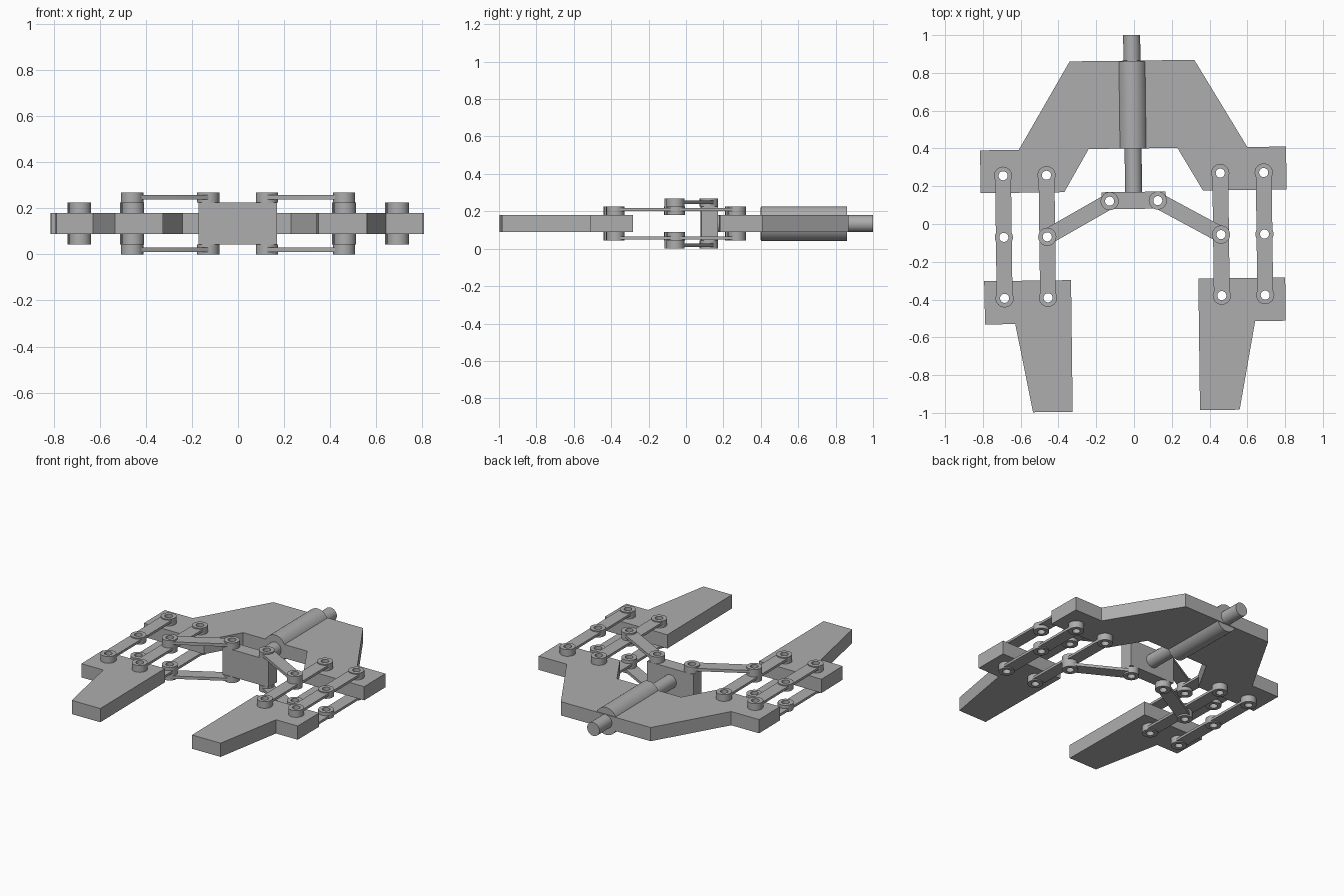
import bpy, bmesh
from math import sin, cos, pi, atan2
from mathutils import Matrix, Vector

cube = bpy.data.objects.get("Cube")
if cube:
    bpy.data.objects.remove(cube, do_unlink=True)

MID = 0.134                             # height of the symmetry plane
TILT = Matrix.Rotation(0.0125, 4, 'Z')  # the assembly sits slightly turned
HOLE, BOSS, LINK = 0.024, 0.048, 0.042  # radii

grey = bpy.data.materials.new("machined_grey")
grey.use_nodes = True
colour = (0.42, 0.42, 0.42, 1)
grey.diffuse_color = colour
grey.node_tree.nodes["Principled BSDF"].inputs["Base Color"].default_value = colour


def finish(name, mesh):
    """Clean the mesh, place it and shade it."""
    bm = bmesh.new()
    bm.from_mesh(mesh)
    bmesh.ops.remove_doubles(bm, verts=bm.verts, dist=0.0002)
    bmesh.ops.recalc_face_normals(bm, faces=bm.faces)
    bm.to_mesh(mesh)
    bm.free()
    mesh.transform(TILT @ Matrix.Translation((0, 0, MID)))
    mesh.materials.clear()
    mesh.materials.append(grey)
    obj = bpy.data.objects.new(name, mesh)
    bpy.context.collection.objects.link(obj)
    bpy.ops.object.select_all(action='DESELECT')
    obj.select_set(True)
    bpy.context.view_layer.objects.active = obj
    bpy.ops.object.shade_smooth_by_angle(angle=0.6)


def circle(centre, radius, n=32):
    return [(centre[0] + radius * cos(2 * pi * i / n),
             centre[1] + radius * sin(2 * pi * i / n)) for i in range(n)]


def plate(name, outline, holes, low, high):
    """Extrude an outline with round holes between two heights."""
    curve = bpy.data.curves.new(name, 'CURVE')
    curve.dimensions = '2D'
    curve.fill_mode = 'BOTH'
    curve.extrude = (high - low) / 2
    for loop in [outline] + [circle(h, HOLE) for h in holes]:
        spline = curve.splines.new('POLY')
        spline.points.add(len(loop) - 1)
        for point, (x, y) in zip(spline.points, loop):
            point.co = (x, y, 0, 1)
        spline.use_cyclic_u = True
    temp = bpy.data.objects.new(name + "_curve", curve)
    bpy.context.collection.objects.link(temp)
    bpy.context.view_layer.update()
    graph = bpy.context.evaluated_depsgraph_get()
    mesh = bpy.data.meshes.new_from_object(temp.evaluated_get(graph))
    bpy.data.objects.remove(temp, do_unlink=True)
    mesh.transform(Matrix.Translation((0, 0, (low + high) / 2)))
    finish(name, mesh)


def bar(name, a, b, holes, low, high):
    """Flat link with rounded ends."""
    turn = atan2(b[1] - a[1], b[0] - a[0])
    outline = []
    for centre, start in ((b, turn - pi / 2), (a, turn + pi / 2)):
        outline += [(centre[0] + LINK * cos(start + pi * i / 12),
                     centre[1] + LINK * sin(start + pi * i / 12)) for i in range(13)]
    plate(name, outline, holes, low, high)


def rod(name, start, end, rx, rz):
    """Round bar running along y."""
    bm = bmesh.new()
    bmesh.ops.create_cone(bm, cap_ends=True, segments=48, radius1=1, radius2=1, depth=1)
    bm.transform(Matrix.Translation((0, (start + end) / 2, 0))
                 @ Matrix.Diagonal((rx, end - start, rz, 1))
                 @ Matrix.Rotation(pi / 2, 4, 'X'))
    mesh = bpy.data.meshes.new(name)
    bm.to_mesh(mesh)
    bm.free()
    finish(name, mesh)


def mirrored(points):
    return points + [(-x, y) for x, y in reversed(points)]


# Pivot layout of one side
inner_x, outer_x = 0.46, 0.69
base_y, middle_y, finger_y = 0.264, -0.062, -0.385
slider_pivot = (0.1275, 0.1225)

# Base plate
base = mirrored([(0.33, 0.865), (0.605, 0.4), (0.81, 0.4), (0.81, 0.173),
                 (0.367, 0.173), (0.235, 0.4)])
plate("base_plate", base,
      [(s * x, base_y) for s in (-1, 1) for x in (inner_x, outer_x)], -0.046, 0.046)

# Actuator body and push rod
rod("actuator_body", 0.4, 0.86, 0.08, 0.092)
rod("push_rod", 0.16, 1.0, 0.045, 0.045)

# Sliding block
plate("slider_block", mirrored([(0.17, 0.08), (0.17, 0.17)]),
      [slider_pivot, (-slider_pivot[0], slider_pivot[1])], -0.091, 0.091)

for side, s in (("left", 1), ("right", -1)):
    # Finger
    outline = [(0.337, -0.293), (0.797, -0.293), (0.795, -0.522), (0.635, -0.522),
               (0.547, -0.99), (0.337, -0.99)]
    plate(side + "_finger", [(s * x, y) for x, y in outline],
          [(s * x, finger_y) for x in (inner_x, outer_x)], -0.046, 0.046)

    for level, k in (("upper", 1), ("lower", -1)):
        def span(a, b):
            return sorted((k * a, k * b))

        # Parallel links and their pivot bosses
        for place, x in (("inner", inner_x), ("outer", outer_x)):
            name = f"{side}_{level}_{place}"
            pivots = [(s * x, y) for y in (base_y, middle_y, finger_y)]
            bar(name + "_link", pivots[0], pivots[2], pivots, *span(0.068, 0.084))
            for p in pivots:
                plate(name + "_boss", circle(p, BOSS), [p], *span(0.046, 0.091))

        # Drive arm from the slider to the inner link
        ends = [(s * slider_pivot[0], slider_pivot[1]), (s * inner_x, middle_y)]
        bar(f"{side}_{level}_drive_arm", *ends, ends, *span(0.105, 0.124))
        for p in ends:
            plate(f"{side}_{level}_drive_boss", circle(p, BOSS), [p], *span(0.091, 0.134))
